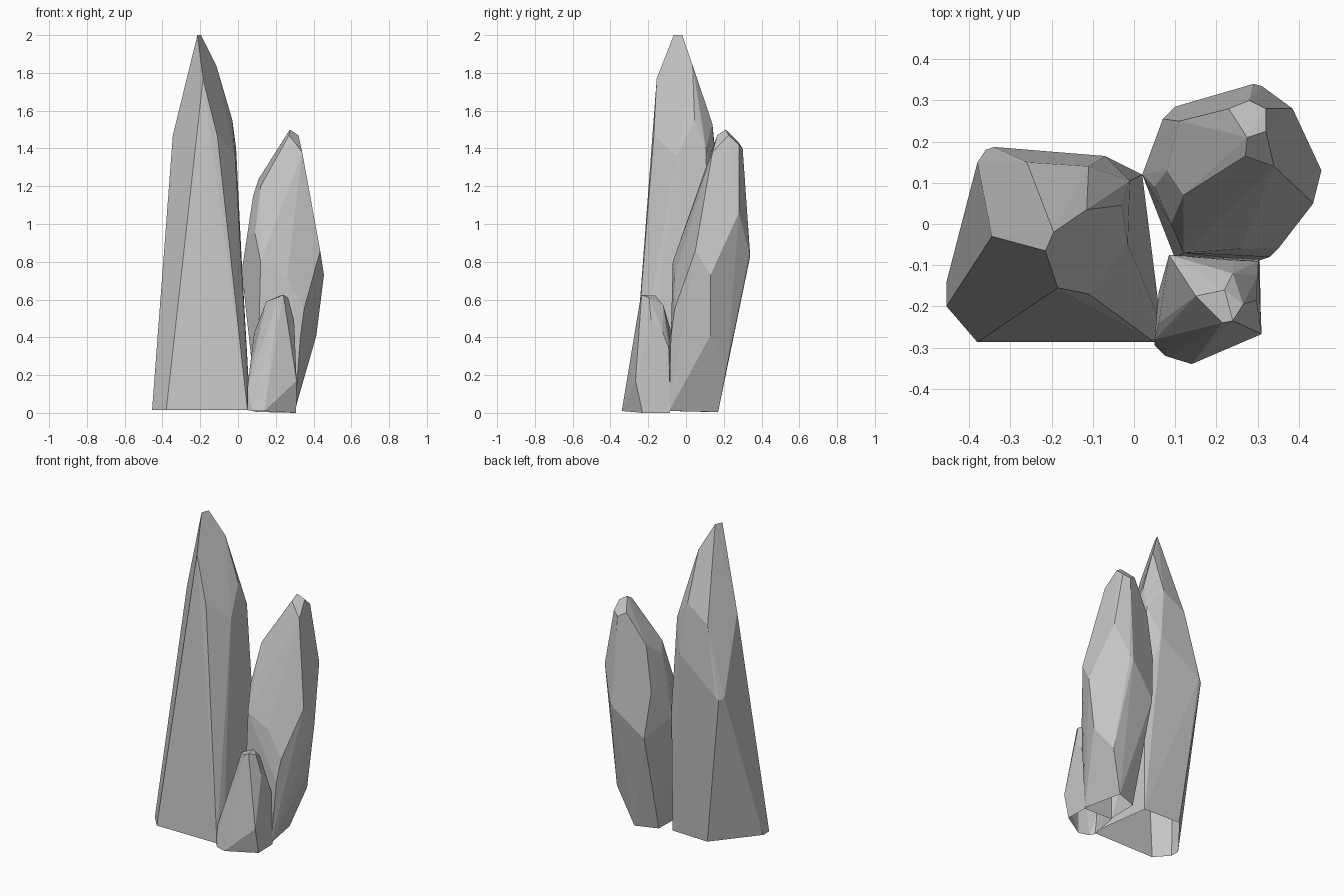
import bpy
import bmesh
from math import radians

default_cube = bpy.data.objects.get("Cube")
if default_cube:
    bpy.data.objects.remove(default_cube, do_unlink=True)

# Single grey stone colour
stone = bpy.data.materials.new("grey_stone")
stone.use_nodes = True
stone_colour = (0.56, 0.56, 0.56, 1)
stone.diffuse_color = stone_colour
principled = next(node for node in stone.node_tree.nodes if node.type == "BSDF_PRINCIPLED")
principled.inputs["Base Color"].default_value = stone_colour
principled.inputs["Roughness"].default_value = 0.9


def chiselled_rock(name, foot, waist, shoulder, tip):
    """Wrap the corner points of one rock in a faceted shell, open underneath."""
    bm = bmesh.new()
    for ring in (foot, waist, shoulder, tip):
        for corner in ring:
            bm.verts.new(corner)
    hull = bmesh.ops.convex_hull(bm, input=bm.verts[:], use_existing_faces=False)
    inside = {item for item in hull["geom_interior"] + hull["geom_unused"]
              if isinstance(item, bmesh.types.BMVert)}
    bmesh.ops.delete(bm, geom=list(inside), context="VERTS")

    # Merge nearly level triangles into broad flat facets
    bmesh.ops.dissolve_limit(bm, angle_limit=radians(4),
                             verts=bm.verts[:], edges=bm.edges[:])
    bmesh.ops.recalc_face_normals(bm, faces=bm.faces[:])

    # Open the underside
    bm.normal_update()
    underside = [face for face in bm.faces if face.normal.z < -0.8]
    bmesh.ops.delete(bm, geom=underside, context="FACES")

    mesh = bpy.data.meshes.new(name)
    bm.to_mesh(mesh)
    bm.free()
    mesh.materials.append(stone)
    rock = bpy.data.objects.new(name, mesh)
    bpy.context.scene.collection.objects.link(rock)
    return rock


# Tall leaning spire with a narrow ridge at the top
chiselled_rock(
    "tall_spire",
    foot=[(-.455, -.2, .015), (-.455, -.14, .015), (-.38, -.287, .015),
          (.05, -.287, .015), (.065, -.24, .015), (.015, .115, .015), (-.24, .125, .015)],
    waist=[(-.38, .15, .99), (-.36, .18, .98), (-.34, .187, 1), (-.07, .165, 1.2),
           (.02, .12, .8)],
    shoulder=[(-.345, -.03, 1.47), (-.11, -.17, 1.47), (-.015, -.05, 1.36),
              (-.03, .045, 1.55), (-.01, .105, 1.4), (-.11, .14, 1.53), (-.26, .15, 1.43)],
    tip=[(-.215, -.065, 2), (-.195, -.02, 2), (-.185, -.155, 1.77), (-.115, .035, 1.84)],
)

# Bulging middle rock, set behind the others
chiselled_rock(
    "middle_rock",
    foot=[(.1, -.085, .01), (.3, -.09, .01), (.25, .17, .005), (.11, .12, .005),
          (.34, .22, .26), (.415, .13, .41), (.33, -.08, .4)],
    waist=[(.12, -.07, .8), (.26, -.06, .72), (.35, -.06, .55), (.435, .05, .86),
           (.455, .13, .73), (.29, .34, .83), (.31, .335, .85), (.1, .285, .65),
           (.02, .12, .75)],
    shoulder=[(.09, 0, .95), (.05, .09, .95), (.12, .07, 1.2), (.08, .13, 1.15),
              (.07, .255, .95), (.11, .25, 1.24), (.385, .28, 1.06), (.34, .14, 1.38)],
    tip=[(.27, .165, 1.47), (.275, .21, 1.5), (.32, .225, 1.47),
         (.23, .28, 1.43), (.28, .3, 1.4), (.32, .28, 1.42)],
)

# Short stub at the front
chiselled_rock(
    "short_rock",
    foot=[(.05, -.295, .015), (.075, -.32, .01), (.14, -.34, .01),
          (.308, -.23, 0), (.305, -.085, 0), (.1, -.085, .005)],
    waist=[(.05, -.28, .13), (.06, -.24, .22), (.06, -.165, .22), (.31, -.267, .17),
           (.302, -.09, .34)],
    shoulder=[(.085, -.075, .42), (.24, -.088, .42), (.3, -.125, .43), (.297, -.185, .49)],
    tip=[(.15, -.175, .59), (.22, -.16, .62), (.24, -.12, .57),
         (.265, -.195, .61), (.24, -.235, .625), (.215, -.24, .615)],
)
